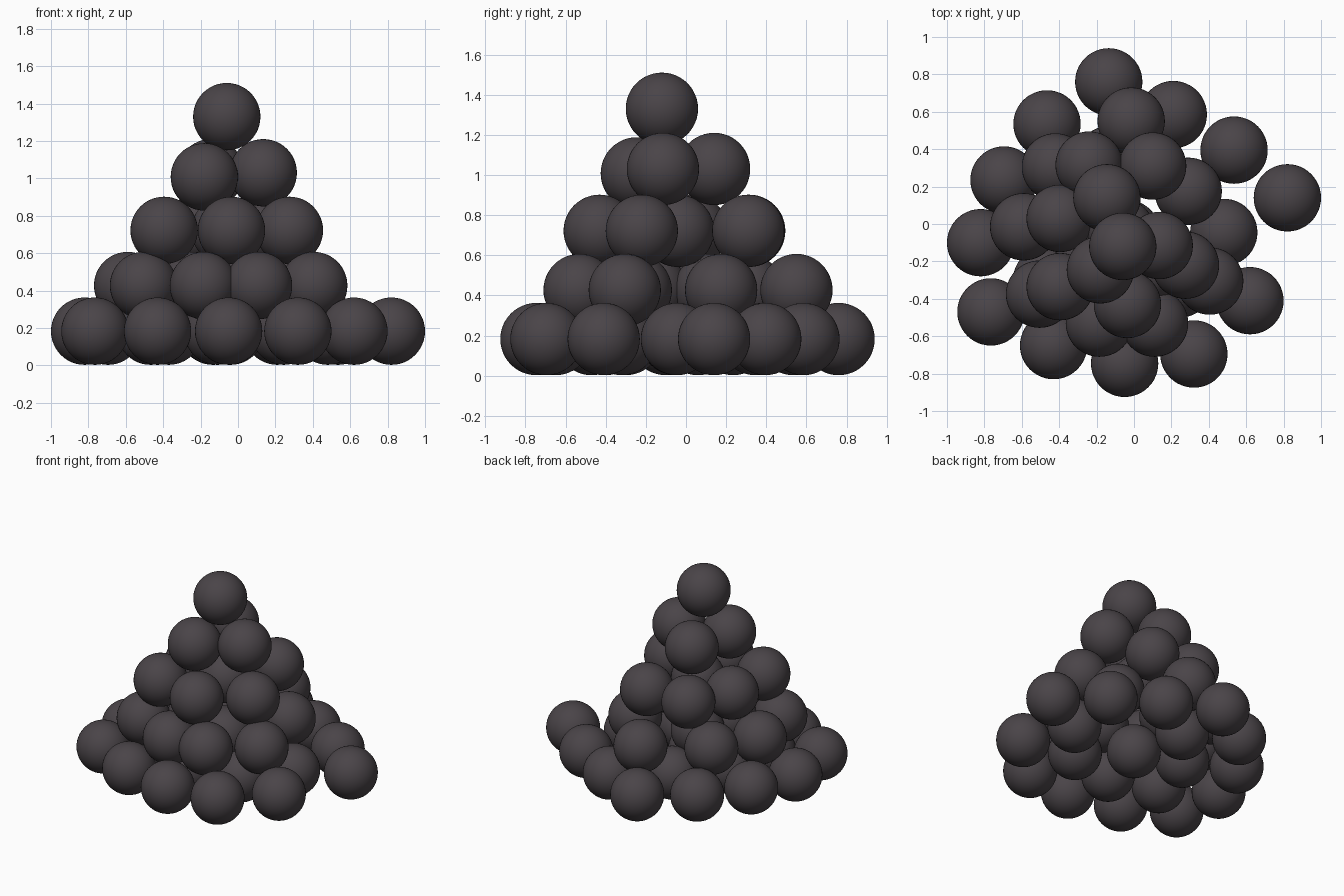
import bpy

# dark iron material
iron = bpy.data.materials.new("dark_iron")
iron.diffuse_color = (0.068, 0.058, 0.065, 1.0)

R = 0.18

# shared ball mesh
bpy.ops.mesh.primitive_uv_sphere_add(segments=48, ring_count=24, radius=R)
first = bpy.context.object
bpy.ops.object.shade_smooth()
ball_mesh = first.data
ball_mesh.name = "ball"
ball_mesh.materials.append(iron)
bpy.data.objects.remove(first)


def layer(name, z, spots):
    for i, (x, y) in enumerate(spots):
        ob = bpy.data.objects.new(f"{name}_ball_{i + 1}", ball_mesh)
        ob.location = (x, y, z)
        bpy.context.collection.objects.link(ob)


# bottom layer: loose outer ring and inner balls
layer("bottom_outer", 0.183, [
    (-0.135, 0.76), (0.21, 0.585), (0.535, 0.395), (0.82, 0.14),
    (0.62, -0.41), (0.32, -0.695), (-0.05, -0.745), (-0.43, -0.65),
    (-0.765, -0.47), (-0.82, -0.10), (-0.695, 0.235), (-0.465, 0.535)])
layer("bottom_inner", 0.183, [
    (0.48, -0.045), (0.245, -0.32), (-0.11, -0.40), (-0.467, -0.30),
    (-0.37, 0.06), (-0.13, 0.345), (-0.04, -0.05)])

# second layer
layer("second_outer", 0.427, [
    (-0.015, 0.55), (-0.42, 0.305), (-0.59, -0.015), (-0.505, -0.375),
    (-0.185, -0.53), (0.11, -0.53), (0.405, -0.305), (0.29, 0.175)])
layer("second_inner", 0.427, [(-0.24, -0.17), (0.07, -0.25), (-0.18, 0.12)])

# third layer
layer("third", 0.722, [
    (0.10, 0.31), (-0.24, 0.315), (-0.395, 0.03), (-0.395, -0.335),
    (-0.035, -0.43), (0.275, -0.22), (-0.07, -0.04)])

# fourth layer and top ball
layer("fourth", 1.03, [(0.135, -0.115), (-0.145, 0.14)])
layer("fourth_low", 1.008, [(-0.18, -0.245)])
layer("top", 1.33, [(-0.06, -0.12)])
